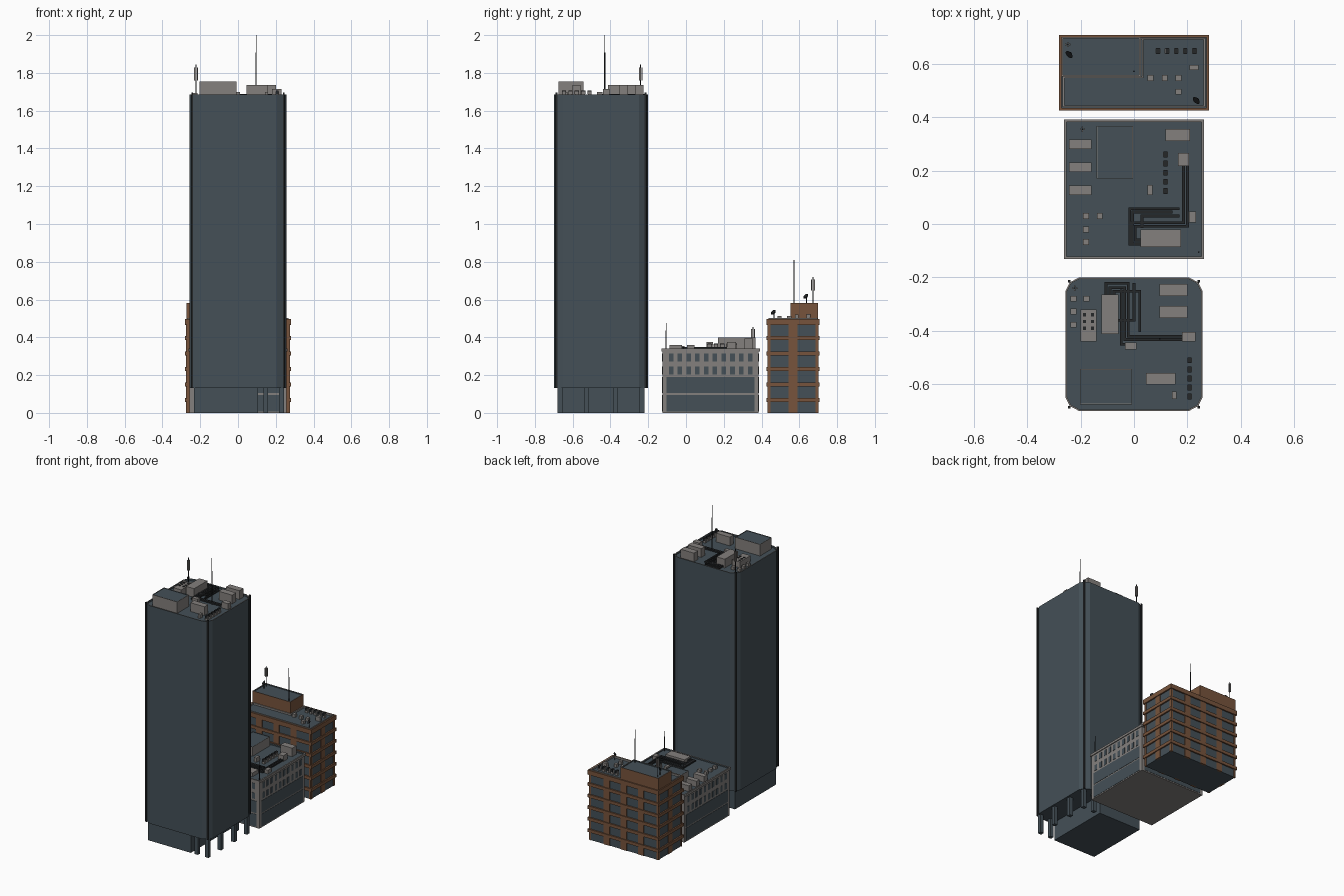
import bpy, bmesh, math
from mathutils import Matrix, Vector

if "Cube" in bpy.data.objects:
    bpy.data.objects.remove(bpy.data.objects["Cube"])


def mat(name, c):
    m = bpy.data.materials.new(name)
    m.diffuse_color = (*c, 1)
    m.use_nodes = True
    m.node_tree.nodes["Principled BSDF"].inputs["Base Color"].default_value = m.diffuse_color
    return m


BLUE = mat("slate blue glass", (0.058, 0.08, 0.096))
GRAY = mat("warm concrete gray", (0.23, 0.215, 0.205))
BROWN = mat("brown brick", (0.185, 0.088, 0.045))
DARK = mat("dark metal", (0.018, 0.02, 0.022))


def finish(name, bm, *mats):
    bmesh.ops.recalc_face_normals(bm, faces=bm.faces)
    me = bpy.data.meshes.new(name)
    bm.to_mesh(me)
    bm.free()
    for m in mats:
        me.materials.append(m)
    ob = bpy.data.objects.new(name, me)
    bpy.context.collection.objects.link(ob)
    return ob


def boxes(name, items, m):
    """One object from many (x0, x1, y0, y1, z0, z1) boxes."""
    bm = bmesh.new()
    for a, b, c, d, e, f in items:
        M = Matrix.Translation(((a + b) / 2, (c + d) / 2, (e + f) / 2))
        bmesh.ops.create_cube(bm, size=1, matrix=M @ Matrix.Diagonal((b - a, d - c, f - e, 1)))
    return finish(name, bm, m)


def rect(x0, x1, y0, y1):
    return [(x0, y0), (x1, y0), (x1, y1), (x0, y1)]


def block(name, pts, z0, z1, wall, rim=0.0, drop=0.0, rim_mat=None):
    """Extruded outline whose roof sits below a coloured parapet rim."""
    bm = bmesh.new()
    bot = bm.faces.new([bm.verts.new((x, y, z0)) for x, y in pts])
    ext = bmesh.ops.extrude_face_region(bm, geom=[bot], use_keep_orig=True)
    bmesh.ops.translate(bm, vec=(0, 0, z1 - z0), verts=[v for v in ext["geom"] if isinstance(v, bmesh.types.BMVert)])
    bmesh.ops.recalc_face_normals(bm, faces=bm.faces)
    if rim:
        top = max(bm.faces, key=lambda f: f.calc_center_median().z)
        ring = bmesh.ops.inset_region(bm, faces=[top], thickness=rim)["faces"]
        for f in ring:
            f.material_index = 1
        top.material_index = 2
        r = bmesh.ops.extrude_face_region(bm, geom=[top])
        bmesh.ops.translate(bm, vec=(0, 0, -drop), verts=[v for v in r["geom"] if isinstance(v, bmesh.types.BMVert)])
        if top.is_valid:
            bm.faces.remove(top)
    return finish(name, bm, wall, rim_mat or wall, BLUE)


def around(x0, x1, y0, y1, spans, out, deep):
    """Plates on all four walls; spans(length) yields (u0, u1, z0, z1)."""
    r = []
    for u0, u1, a, b in spans(x1 - x0):
        r += [(x0 + u0, x0 + u1, y0 - out, y0 + deep, a, b), (x0 + u0, x0 + u1, y1 - deep, y1 + out, a, b)]
    for u0, u1, a, b in spans(y1 - y0):
        r += [(x0 - out, x0 + deep, y0 + u0, y0 + u1, a, b), (x1 - deep, x1 + out, y0 + u0, y0 + u1, a, b)]
    return r


def pipes(name, paths, z, w=0.005):
    items = []
    for p in paths:
        for (ax, ay), (bx, by) in zip(p, p[1:]):
            items.append((min(ax, bx) - w, max(ax, bx) + w, min(ay, by) - w, max(ay, by) + w, z, z + 2 * w))
    boxes(name, items, DARK)


def vents(name, x, y, z, dx, dy, n):
    """A row of fan units: gray bodies with dark caps."""
    c = [(x + dx * i, y + dy * i) for i in range(n)]
    boxes(name + "_bodies", [(a - .009, a + .009, b - .009, b + .009, z, z + .03) for a, b in c], GRAY)
    boxes(name + "_caps", [(a - .007, a + .007, b - .011, b + .011, z + .015, z + .034) for a, b in c], DARK)


def rod(bm, x, y, z0, z1, r, n=8):
    bmesh.ops.create_cone(bm, cap_ends=True, segments=n, radius1=r, radius2=r, depth=z1 - z0,
                          matrix=Matrix.Translation((x, y, (z0 + z1) / 2)))


def whip(name, x, y, z0, z1):
    bm = bmesh.new()
    zm = z0 + (z1 - z0) * 0.72
    rod(bm, x, y, z0, zm, .003)
    rod(bm, x, y, zm, z1, .0016)
    finish(name, bm, DARK)


def cell_mast(name, x, y, z0, z1):
    bm = bmesh.new()
    rod(bm, x, y, z0, z1, .003)
    finish(name + "_pole", bm, DARK)
    h = z1 - z0
    boxes(name + "_panels", [(x + a - .003, x + a + .003, y + b - .003, y + b + .003, z1 - .5 * h, z1 - .1 * h)
                             for a, b in ((-.007, 0), (.007, 0), (0, .007), (0, -.007))], GRAY)


def dish(name, x, y, z):
    bm = bmesh.new()
    rod(bm, x, y, z, z + .04, .003)
    M = Matrix.Translation((x, y, z + .04)) @ Matrix.Rotation(math.radians(55), 4, Vector((1, -1, 0)))
    bmesh.ops.create_cone(bm, cap_ends=True, segments=12, radius1=.005, radius2=.016, depth=.01, matrix=M)
    finish(name, bm, DARK)


def small_units(name, pts, z):
    boxes(name, [(x - .011, x + .011, y - .011, y + .011, z, z + .022) for x, y in pts], GRAY)


def plant_room(name, x0, x1, y0, y1, z0, z1):
    block(name, rect(x0, x1, y0, y1), z0, z1, GRAY, .004, .003, GRAY)


# ---- Tower: shaft with faceted corners and corner fins
TY = -0.45
quarter = [(.256, .2), (.24, .232), (.205, .25)]
outline = quarter + [(-x, y) for x, y in quarter[::-1]] + [(-x, -y) for x, y in quarter] + \
          [(x, -y) for x, y in quarter[::-1]]
block("tower_shaft", [(x, y + TY) for x, y in outline], .133, 1.685, BLUE, .006, .012, GRAY)
boxes("tower_corner_fins", [(sx * .242 - .005, sx * .242 + .005, TY + sy * .236 - .005, TY + sy * .236 + .005, .133, 1.695)
                            for sx in (-1, 1) for sy in (-1, 1)], DARK)
# Ground floor lobby and colonnade
boxes("tower_lobby", [(-.232, .105, -.68, -.22, 0, .14)], BLUE)
cols = [(.23, y) for y in (-.667, -.526, -.373, -.232)] + [(.147, -.667), (.147, -.232)]
boxes("tower_columns", [(x - .013, x + .013, y - .013, y + .013, 0, .14) for x, y in cols], BLUE)
# Tower roof plant
R = 1.672
plant_room("tower_plant_room", -.203, -.007, -.675, -.543, R, 1.755)
boxes("tower_roof_units", [
    (-.20, -.14, -.44, -.32, R, 1.715), (-.122, -.058, -.412, -.263, R, 1.735),
    (.095, .2, -.27, -.225, R, 1.735), (.095, .2, -.352, -.307, R, 1.735),
    (.045, .155, -.60, -.558, R, 1.735), (.18, .23, -.44, -.405, R, 1.715),
    (-.033, .01, -.47, -.443, R, 1.70), (.142, .16, -.655, -.627, R, 1.70)], GRAY)
boxes("tower_fan_grilles", [(x - .006, x + .006, y - .006, y + .006, 1.714, 1.719)
                            for x in (-.185, -.155) for y in (-.34, -.365, -.39)], DARK)
small_units("tower_small_units", [(-.226, -.28), (-.178, -.28), (-.226, -.328), (-.226, -.377)], R)
vents("tower_vents", .208, -.51, R, 0, -.034, 5)
pipes("tower_pipes", [
    [(-.105, -.265), (-.105, -.222), (-.022, -.222), (-.022, -.42), (.185, -.42)],
    [(-.09, -.265), (-.09, -.238), (-.035, -.238), (-.035, -.432), (.185, -.432)],
    [(-.075, -.265), (-.075, -.252), (.022, -.252), (.022, -.4)],
    [(.0, -.225), (.0, -.36), (-.06, -.36)], [(-.048, -.25), (-.048, -.45), (-.03, -.45)]], R + .006)
whip("tower_whip_antenna", .096, -.43, R, 2.0)
cell_mast("tower_cell_mast", -.222, -.24, R, 1.845)

# ---- Middle concrete building
MB = (-.256, .256, -.125, .385)
block("middle_walls", rect(*MB), 0, .326, GRAY)
block("middle_cornice", rect(-.262, .262, -.131, .391), .326, .342, GRAY, .013, .008, GRAY)


def middle_glass(L):
    r = [(.022, L - .022, .105, .19), (.022, L - .022, .008, .096)]
    n = 10
    step = (L - .045) / n
    for i in range(n):
        u = .0225 + step * (i + .5)
        r += [(u - .012, u + .012, z, z + .042) for z in (.203, .272)]
    return r


boxes("middle_windows", around(*MB, middle_glass, .002, .004), BLUE)
R = .333
plant_room("middle_plant_room", -.14, -.004, .17, .367, R, .40)
boxes("middle_roof_units", [(-.244, -.16, y, y + .036, R, .375) for y in (.28, .195, .108)] + [
    (.118, .21, .31, .356, R, .395), (.165, .205, .217, .266, R, .375), (.05, .07, .108, .146, R, .365),
    (.205, .232, .005, .046, R, .36), (.025, .175, -.087, -.02, R, .36)], GRAY)
small_units("middle_small_units", [(-.18, .03), (-.128, .03), (-.18, -.02), (-.18, -.068)], R)
vents("middle_vents", .118, .26, R, 0, -.034, 5)
pipes("middle_pipes", [
    [(.2, .22), (.2, -.008), (.005, -.008), (.005, -.06), (.03, -.06)],
    [(.185, .22), (.185, .005), (-.007, .005), (-.007, -.075), (.03, -.075)],
    [(.165, .057), (-.016, .057), (-.016, -.075)], [(.14, .045), (-.005, .045), (-.005, .0)],
    [(.165, .03), (.03, .03), (.03, -.01)]], R + .006)
whip("middle_whip_antenna", .242, -.105, R, .475)
cell_mast("middle_cell_mast", -.193, .355, R, .455)

# ---- Rear brick building: glass core, brick piers, projecting bands
BB = (-.27, .27, .435, .698)
block("rear_glass_core", rect(*BB), 0, .485, BLUE)


def piers(L):
    n = 5 if L > .4 else 3
    r = [(0, .012, 0, .48), (L - .012, L, 0, .48)]
    for i in range(1, n - 1):
        u = L * i / (n - 1)
        r.append((u - .023, u + .023, 0, .48))
    return r


boxes("rear_brick_piers", around(*BB, piers, .004, .01), BROWN)
boxes("rear_brick_bands", [(-.28, .28, .425, .708, z - .011, z + .011)
                           for z in (.068, .151, .233, .315, .397)], BROWN)
block("rear_parapet", rect(-.28, .28, .425, .708), .466, .498, BROWN, .013, .008, BROWN)
boxes("rear_coping", [(-.267, .267, .437, .443, .488, .502), (.261, .267, .437, .696, .488, .502),
                      (.02, .267, .69, .696, .488, .502), (-.267, -.261, .437, .55, .488, .502),
                      (-.267, .036, .546, .552, .488, .502), (.03, .036, .546, .696, .488, .502)], GRAY)
block("rear_penthouse", rect(-.272, .026, .552, .7), .488, .582, BROWN, .009, .006, GRAY)
R = .49
small_units("rear_small_units", [(.062, .547), (.115, .547), (.167, .547), (.167, .495)], R)
boxes("rear_roof_unit", [(.208, .242, .577, .596, R, .52)], GRAY)
vents("rear_vents", .09, .648, R, .034, 0, 5)
whip("rear_whip_antenna", .0, .572, .575, .81)
cell_mast("rear_cell_mast", -.248, .672, .575, .72)
dish("rear_dish_high", -.24, .637, .575)
dish("rear_dish_low", .236, .465, R)
